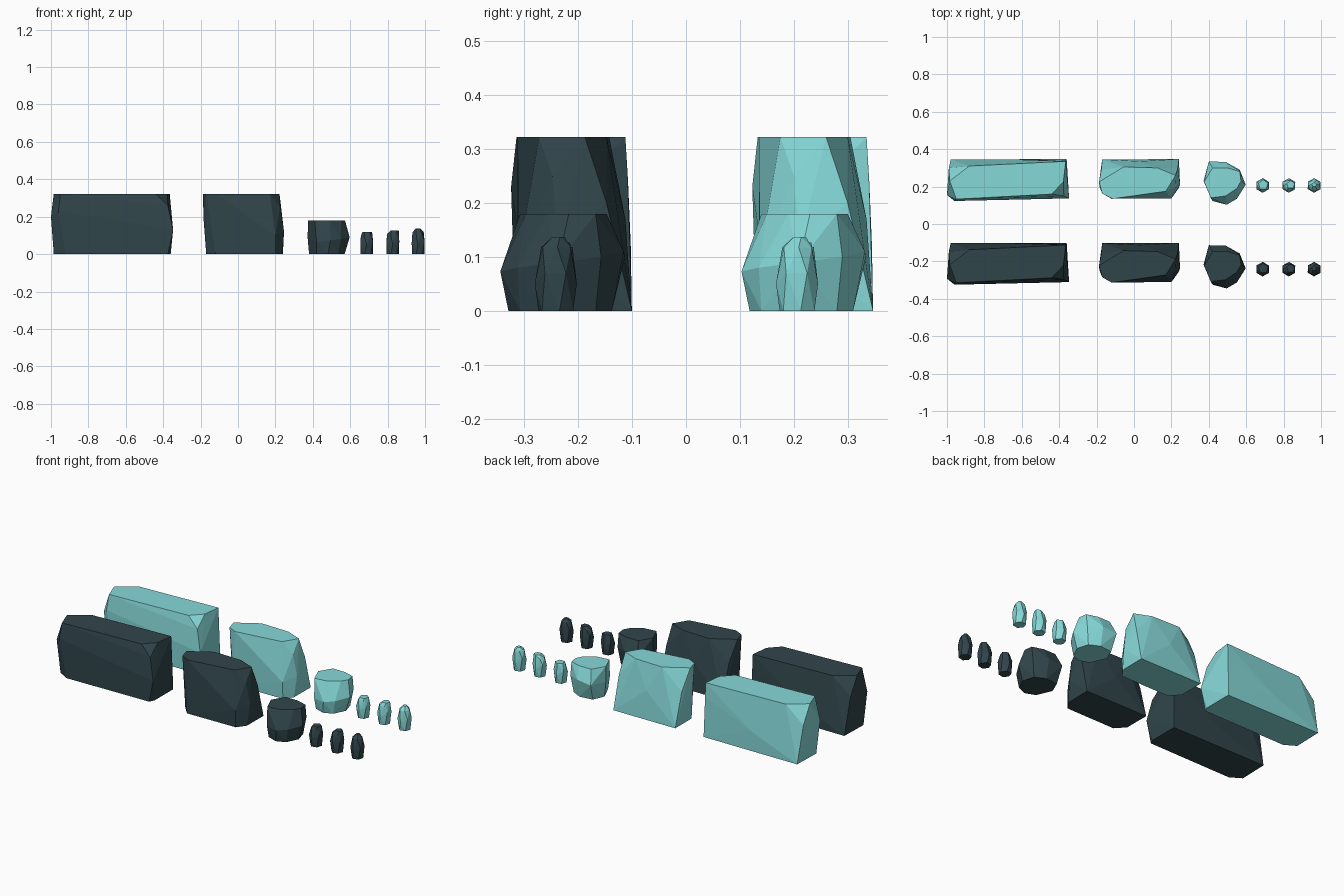
import bpy, bmesh, math

if "Cube" in bpy.data.objects:
    bpy.data.objects.remove(bpy.data.objects["Cube"])

ROW_SHIFT = -0.4475


def material(name, rgb):
    m = bpy.data.materials.new(name)
    m.diffuse_color = (*rgb, 1)
    m.use_nodes = True
    m.node_tree.nodes["Principled BSDF"].inputs["Base Color"].default_value = m.diffuse_color
    return m


teal = material("pale_teal", (0.24, 0.69, 0.69))
dark = material("dark_slate", (0.030, 0.060, 0.070))


def rock(name, base, mid, top, height):
    """Chiselled rock: hull of a flat base outline, free knuckles and a flat top outline."""
    bm = bmesh.new()
    pts = [(x, y, 0) for x, y in base] + list(mid) + [(x, y, height) for x, y in top]
    vs = [bm.verts.new(p) for p in pts]
    res = bmesh.ops.convex_hull(bm, input=vs)
    loose = {g for g in res["geom_interior"] if isinstance(g, bmesh.types.BMVert)}
    bmesh.ops.delete(bm, geom=list(loose), context='VERTS')
    bmesh.ops.dissolve_limit(bm, angle_limit=math.radians(1),
                             verts=bm.verts[:], edges=bm.edges[:])
    bmesh.ops.recalc_face_normals(bm, faces=bm.faces[:])
    # same rock in both rows, one teal and one dark
    for tag, mat, dy in (("teal", teal, 0), ("dark", dark, ROW_SHIFT)):
        me = bpy.data.meshes.new(f"{name}_{tag}")
        bm.to_mesh(me)
        me.materials.append(mat)
        ob = bpy.data.objects.new(f"{name}_{tag}", me)
        ob.location.y = dy
        bpy.context.collection.objects.link(ob)
    bm.free()


# Long block
rock("long_rock",
     [(-.98, .345), (-.36, .347), (-.36, .17), (-.375, .14), (-.92, .13), (-.985, .17)],
     [(-1.0, .155, .20), (-.96, .123, .23), (-.347, .137, .13), (-.365, .34, .24),
      (-.375, .15, .26), (-.99, .30, .22), (-.67, .345, .12)],
     [(-.985, .23), (-.88, .31), (-.365, .335), (-.378, .225), (-.44, .16), (-.95, .133)],
     .322)

# Medium block
rock("medium_rock",
     [(-.17, .345), (.24, .347), (.238, .19), (.20, .14), (-.12, .135), (-.17, .19)],
     [(.246, .21, .12), (.225, .20, .25), (.20, .137, .10), (-.185, .20, .20),
      (.235, .30, .20), (.03, .335, .17), (-.175, .29, .2)],
     [(-.187, .225), (-.055, .305), (.125, .30), (.222, .26), (.17, .175),
      (-.115, .135), (-.17, .163)],
     .322)

# Round boulder
rock("boulder",
     [(.38, .23), (.41, .30), (.49, .31), (.55, .28), (.57, .21), (.535, .14),
      (.48, .118), (.42, .14)],
     [(.40, .334, .10), (.49, .332, .11), (.565, .29, .10), (.597, .21, .09),
      (.55, .135, .08), (.495, .103, .073), (.42, .123, .07), (.372, .23, .09)],
     [(.375, .225), (.42, .30), (.50, .30), (.565, .28), (.572, .23), (.55, .19),
      (.49, .15), (.41, .14)],
     .18)

# Three small pebbles: centre x, height, top offset
for i, (cx, h, tx, tr) in enumerate(((.688, .118, .003, .75),
                                     (.828, .127, .010, .62),
                                     (.963, .137, .000, .35))):
    def ring(r, turn, n=6):
        return [(cx + r * math.cos(turn + k * math.tau / n),
                 .206 + r * math.sin(turn + k * math.tau / n)) for k in range(n)]
    base = ring(.034, .2)
    knuckles = [(x, y, z) for (x, y), z in zip(ring(.039, .5), (.07, .05, .08, .06, .05, .07))]
    shoulder = [(x, y, h * .86) for x, y in ring(.030, .1)]
    top = [(cx + tx + (x - cx) * tr, .21 + (y - .206) * tr) for x, y in ring(.036, .3, 5)]
    rock(f"pebble_{i + 1}", base, knuckles + shoulder, top, h)
